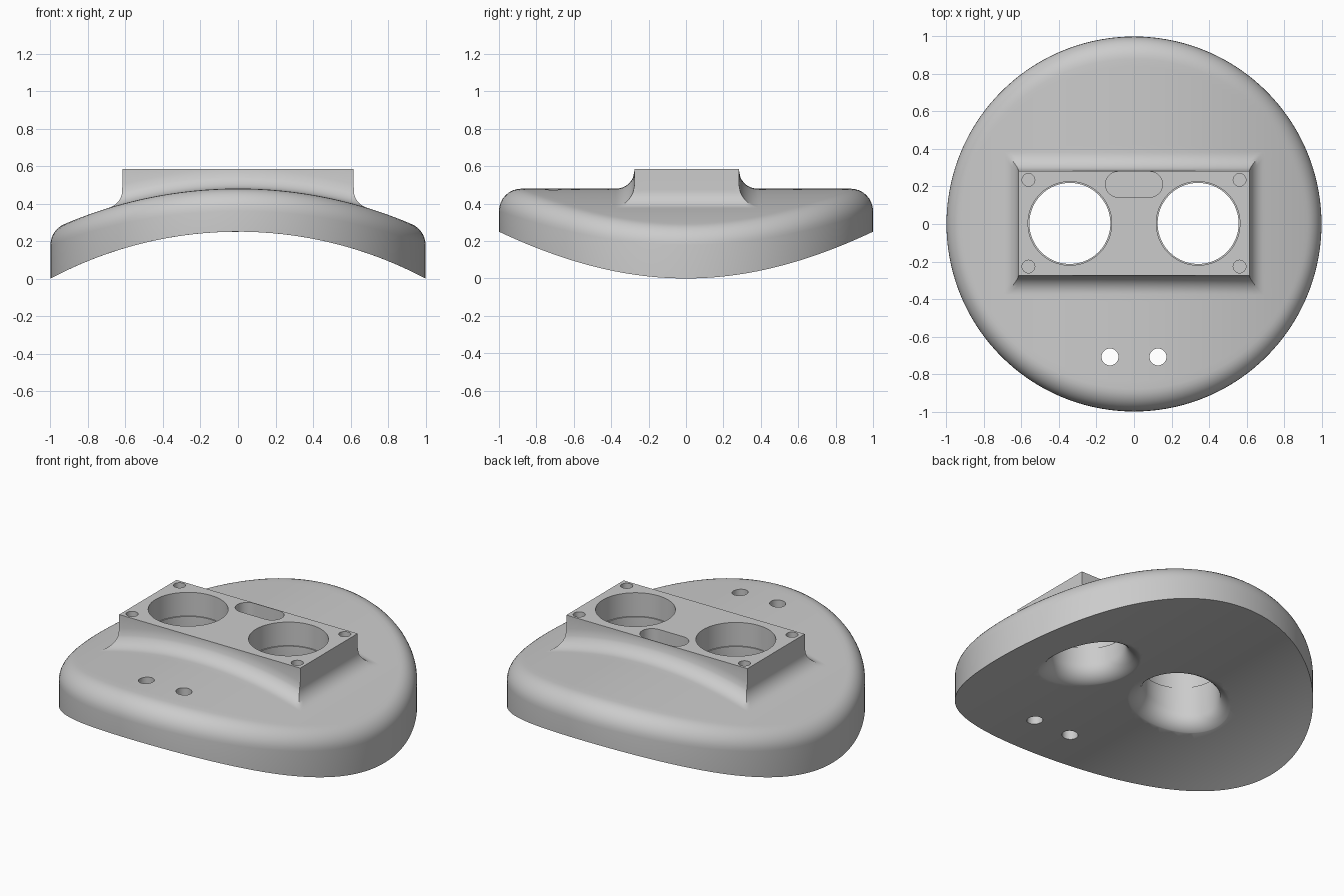
import bpy, bmesh
from math import sin, cos, tau, sqrt, acos, radians
from mathutils import Vector

if "Cube" in bpy.data.objects:
    bpy.data.objects.remove(bpy.data.objects["Cube"])

# Shell is bent around an axis along y, below the floor
AXIS_Z, R_IN, R_OUT = -1.875, 2.125, 2.355
EDGE = 0.12                    # rim rounding
FIL = 0.10                     # pedestal and eye hole rounding
PX, PY, PY0, PTOP = 0.617, 0.279, 0.004, 0.585
N = 144

grey = bpy.data.materials.new("light_grey")
grey.use_nodes = True
grey.diffuse_color = (0.6, 0.6, 0.6, 1)
grey.node_tree.nodes["Principled BSDF"].inputs["Base Color"].default_value = (0.6, 0.6, 0.6, 1)


def arc_z(x, radius):
    return AXIS_Z + sqrt(radius * radius - x * x)


def normal(p):
    return Vector((p.x, 0, p.z - AXIS_Z)).normalized()


def skin(name, rings):
    """Closed solid through a stack of equal rings, faces outward."""
    bm = bmesh.new()
    loops = [[bm.verts.new(p) for p in ring] for ring in rings]
    for a, b in zip(loops, loops[1:]):
        for i in range(len(a)):
            j = (i + 1) % len(a)
            bm.faces.new((a[i], a[j], b[j], b[i]))
    bm.faces.new(loops[0][::-1])
    bm.faces.new(loops[-1])
    if bm.calc_volume(signed=True) < 0:
        bmesh.ops.reverse_faces(bm, faces=bm.faces)
    mesh = bpy.data.meshes.new(name)
    bm.to_mesh(mesh)
    bm.free()
    mesh.materials.append(grey)
    obj = bpy.data.objects.new(name, mesh)
    bpy.context.collection.objects.link(obj)
    return obj


def circle(r, n=N, cx=0, cy=0):
    return [Vector((cx + r * cos(tau * i / n), cy + r * sin(tau * i / n), 0)) for i in range(n)]


def at_z(ring, z):
    return [Vector((p.x, p.y, z)) for p in ring]


def on_arc(ring, radius):
    return [Vector((p.x, p.y, arc_z(p.x, radius))) for p in ring]


def rectangle(hx, hy, z_side, z_long):
    """Rectangle ring whose points line up with the circle rings."""
    ring = []
    for i in range(N):
        k = i if i <= 134 else i - N
        if -10 < k < 10:
            p = (hx, hy * k / 10, z_side)
        elif 62 < k < 82:
            p = (-hx, hy * (72 - k) / 10, z_side)
        else:
            x = hx * ((36 - k) if k <= 62 else (k - 108)) / 26
            p = (x, hy if k <= 62 else -hy, z_long(x))
        ring.append(Vector((p[0], p[1] + PY0, p[2])))
    return ring


# Underside and outer wall
rings = [on_arc(circle(r / 24), R_IN) for r in range(1, 25)]

# Rounded rim, a ball rolled between wall and top
for step in range(9):
    ring = []
    for d in circle(1):
        c = d * (1 - EDGE)
        c.z = arc_z(c.x, R_OUT - EDGE)
        ring.append(c + d.slerp(normal(c), step / 8) * EDGE)
    rings.append(ring)
rim = rings[-1]

# Flared foot of the pedestal, with mitred corners
ball_x = PX + FIL
ball_z = arc_z(ball_x, R_OUT + FIL)
end = acos(ball_x / (R_OUT + FIL))
foot = [rectangle(PX, PY, ball_z, lambda x: arc_z(x, R_OUT + FIL))]
for step in range(1, 11):
    phi = end * step / 10
    hx, z = ball_x - FIL * cos(phi), ball_z - FIL * sin(phi)
    radius = sqrt((z - AXIS_Z) ** 2 + hx * hx)
    drop = R_OUT + FIL - radius
    hy = PY + FIL - sqrt(max(0, FIL * FIL - drop * drop))
    foot.append(rectangle(hx, hy, z, lambda x: arc_z(x, radius)))
foot.reverse()

# Curved top between rim and pedestal
for step in range(1, 12):
    rings.append(on_arc([p.lerp(q, step / 12) for p, q in zip(rim, foot[0])], R_OUT))
rings += foot
rings.append(rectangle(PX, PY, PTOP, lambda x: PTOP))
body = skin("curved_mask_body", rings)

cutters = []

for side in (-1, 1):
    # Eye holes: small ledge inside, flared at the underside
    ex, ey, r_low, r_top, ledge = side * 0.342, 0.003, 0.216, 0.223, 0.44
    stack = []
    for step in range(11):
        ring = []
        for d in circle(1, 96):
            c = Vector((ex, ey, 0)) + d * (r_low + FIL)
            c.z = arc_z(c.x, R_IN + FIL) - 0.003
            ring.append(c + (-normal(c)).slerp(-d, step / 10) * FIL)
        stack.append(ring)
    low, top = circle(r_low, 96, ex, ey), circle(r_top, 96, ex, ey)
    stack = [at_z(stack[0], -0.3)] + stack
    stack += [at_z(low, ledge), at_z(top, ledge), at_z(top, 0.8)]
    cutters.append(skin("eye_hole_cutter", stack))

    # Cord holes through the shell
    cord = circle(0.045, 32, side * 0.128, -0.709)
    cutters.append(skin("cord_hole_cutter", [at_z(cord, -0.2), at_z(cord, 0.8)]))

    # Blind screw holes at the pedestal corners
    for end_y in (-1, 1):
        screw = circle(0.034, 32, side * 0.563, PY0 + end_y * 0.231)
        cutters.append(skin("screw_hole_cutter", [at_z(screw, PTOP - 0.12), at_z(screw, 0.8)]))

# Blind slot with round ends
half = [Vector((0.084 + 0.068 * sin(tau * i / 48), -0.068 * cos(tau * i / 48), 0))
        for i in range(25)]
slot = [Vector((s * p.x, s * p.y + 0.211, 0)) for s in (1, -1) for p in half]
cutters.append(skin("slot_cutter", [at_z(slot, PTOP - 0.12), at_z(slot, 0.8)]))

# Cut all holes
bpy.context.view_layer.objects.active = body
for cutter in cutters:
    cutter.hide_render = True
    mod = body.modifiers.new("hole", 'BOOLEAN')
    mod.operation, mod.solver, mod.object = 'DIFFERENCE', 'EXACT', cutter
    bpy.ops.object.modifier_apply(modifier=mod.name)
    bpy.data.objects.remove(cutter)

bpy.ops.object.select_all(action='DESELECT')
body.select_set(True)
bpy.ops.object.shade_smooth_by_angle(angle=radians(30))
